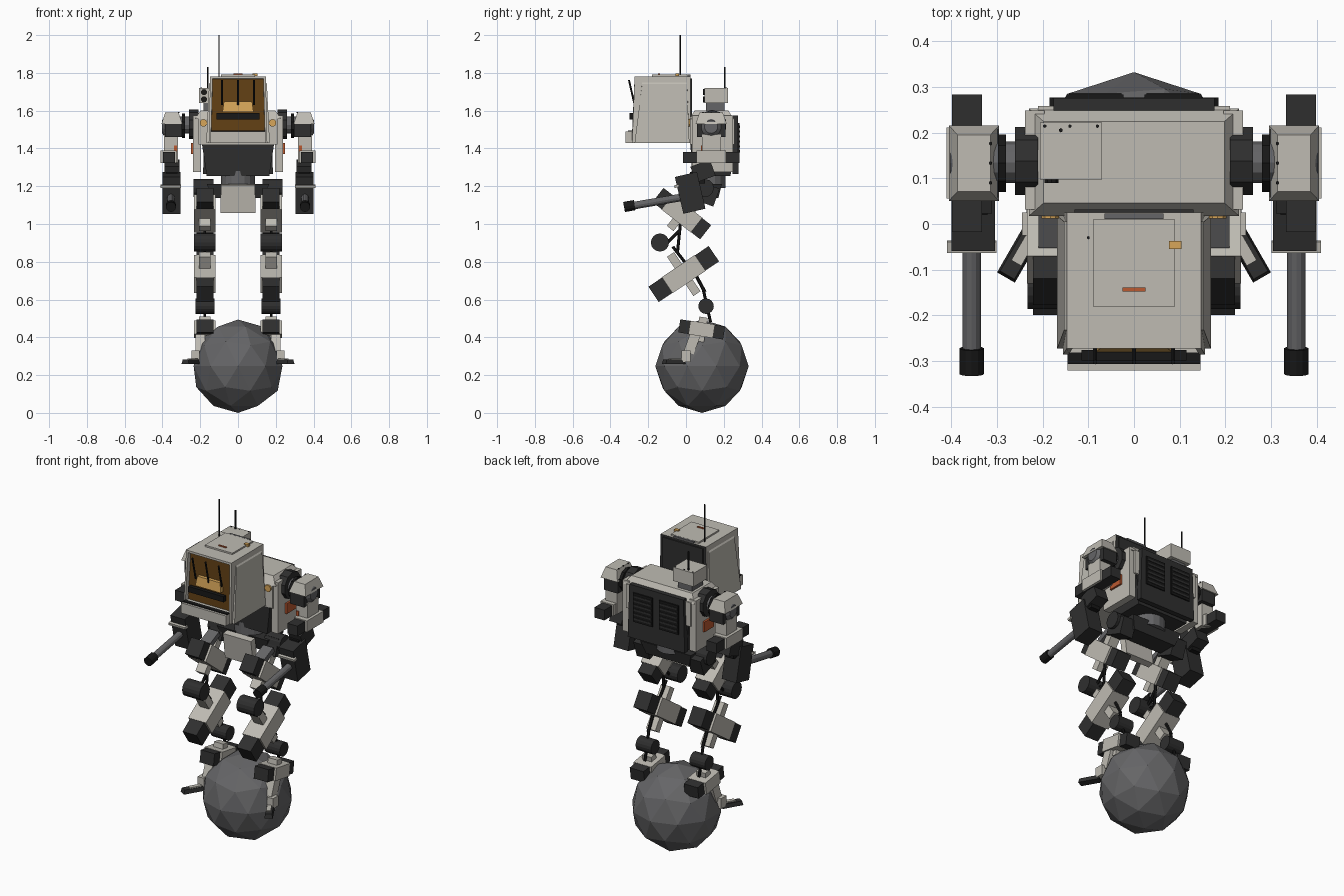
import bpy, bmesh, math
from mathutils import Vector, Matrix

if "Cube" in bpy.data.objects:
    bpy.data.objects.remove(bpy.data.objects["Cube"])


def make_mat(name, rgb):
    m = bpy.data.materials.new(name)
    m.use_nodes = True
    col = (*rgb, 1)
    m.diffuse_color = col
    m.node_tree.nodes["Principled BSDF"].inputs["Base Color"].default_value = col
    return m


SHELL = make_mat("warm_grey_armour", (0.52, 0.50, 0.45))
DARK = make_mat("charcoal_frame", (0.028, 0.028, 0.028))
BLACK = make_mat("black_trim", (0.009, 0.009, 0.009))
STEEL = make_mat("mid_grey_steel", (0.13, 0.13, 0.135))
RED = make_mat("orange_red_marking", (0.5, 0.1, 0.03))
BROWN = make_mat("brown_glass", (0.12, 0.05, 0.007))
AMBER = make_mat("amber_lamp", (0.68, 0.38, 0.1))


def finish(name, bm, mats):
    bmesh.ops.recalc_face_normals(bm, faces=bm.faces)
    me = bpy.data.meshes.new(name)
    bm.to_mesh(me)
    bm.free()
    for m in mats:
        me.materials.append(m)
    ob = bpy.data.objects.new(name, me)
    bpy.context.scene.collection.objects.link(ob)
    return ob


def box(name, loc, size, mat, rx=0, rz=0, top=(1, 1), bottom=(1, 1)):
    """Box whose top and bottom faces may be narrowed; rx, rz in degrees."""
    bm = bmesh.new()
    bmesh.ops.create_cube(bm, size=1)
    for v in bm.verts:
        t = top if v.co.z > 0 else bottom
        v.co = Vector((v.co.x * size[0] * t[0], v.co.y * size[1] * t[1], v.co.z * size[2]))
    ob = finish(name, bm, [mat])
    ob.location = loc
    ob.rotation_euler = (math.radians(rx), 0, math.radians(rz))
    return ob


def rod(name, a, b, r, mat, sides=12, r2=None):
    a, b = Vector(a), Vector(b)
    bm = bmesh.new()
    bmesh.ops.create_cone(bm, cap_ends=True, segments=sides, radius1=r,
                          radius2=r if r2 is None else r2, depth=(b - a).length)
    rot = (b - a).to_track_quat('Z', 'Y').to_matrix().to_4x4()
    bm.transform(Matrix.Translation((a + b) / 2) @ rot)
    return finish(name, bm, [mat])


def rivets(name, points, axis, r=0.004):
    for p in points:
        p, d = Vector(p), Vector(axis)
        rod(name, p - d * 0.003, p + d * 0.003, r, BLACK, 6)


# Faceted ball
bm = bmesh.new()
bmesh.ops.create_icosphere(bm, subdivisions=2, radius=0.247)
ball = finish("ball", bm, [STEEL])
ball.location = (0, 0.085, 0.247)

# Cockpit shell with recessed window
bm = bmesh.new()
bmesh.ops.create_cube(bm, size=1)
for v in bm.verts:
    high = v.co.z > 0
    v.co.x *= 0.294 if high else 0.31
    v.co.y = (0.025 if v.co.y > 0 else (-0.272 if high else -0.285))
    v.co.z = 1.782 if high else 1.43
front = min(bm.faces, key=lambda f: f.calc_center_median().y)
bmesh.ops.inset_region(bm, faces=[front], thickness=0.018, depth=0)
for v in front.verts:
    if v.co.z < 1.6:
        v.co.z = 1.492
bmesh.ops.inset_region(bm, faces=[front], thickness=0.001, depth=-0.025)
for f in bm.faces:
    c = f.calc_center_median()
    if f is front:
        f.material_index = 1
    elif c.y > 0.02:
        f.material_index = 2
finish("cockpit", bm, [SHELL, BROWN, DARK])
box("cockpit_chin", (0, -0.3, 1.46), (0.29, 0.04, 0.06), SHELL)
box("chin_top_strip", (0, -0.294, 1.492), (0.29, 0.025, 0.006), BLACK)
box("cockpit_back_plate", (0, 0.025, 1.6), (0.26, 0.014, 0.34), DARK)
box("cockpit_seat", (0, -0.262, 1.62), (0.165, 0.035, 0.055), AMBER, top=(0.9, 0.6))
box("window_cross_bar", (0, -0.287, 1.57), (0.23, 0.022, 0.033), BLACK)
for x in (-0.085, 0, 0.085):
    rod("window_bar", (x, -0.302, 1.762), (x, -0.272, 1.63), 0.005, BLACK, 6)

# Cockpit flanks
for s in (-1, 1):
    bm = bmesh.new()
    rim = [(-0.272, 1.43), (0.018, 1.43), (0.005, 1.742), (-0.232, 1.742)]
    outer = [bm.verts.new((s * (0.168 if z < 1.5 else 0.153), y, z)) for y, z in rim]
    inner = [bm.verts.new((s * 0.14, y, z + (0.02 if z > 1.5 else 0))) for y, z in rim]
    bm.faces.new(outer)
    for i in range(4):
        j = (i + 1) % 4
        bm.faces.new((outer[i], outer[j], inner[j], inner[i]))
    bm.faces.new(inner)
    finish("cockpit_flank", bm, [SHELL])

# Roof details
box("roof_hatch", (0, -0.085, 1.785), (0.18, 0.19, 0.012), SHELL)
box("roof_stripe", (0, -0.143, 1.793), (0.05, 0.009, 0.006), RED)
box("roof_lamp", (0.09, -0.046, 1.79), (0.027, 0.018, 0.014), AMBER)
box("roof_hinge", (0, 0.017, 1.784), (0.13, 0.012, 0.014), STEEL)
rod("tall_antenna", (-0.1, -0.03, 1.78), (-0.1, -0.03, 2.0), 0.0035, BLACK, 6)

# Torso
box("torso_lower", (0, 0.135, 1.345), (0.385, 0.225, 0.18), DARK, bottom=(0.86, 0.9))
box("torso_upper", (0, 0.14, 1.49), (0.42, 0.235, 0.14), SHELL)
box("torso_top", (0, 0.135, 1.578), (0.46, 0.235, 0.045), SHELL, top=(0.86, 0.76))
box("torso_back", (0, 0.262, 1.42), (0.37, 0.03, 0.31), DARK, rx=0, top=(0.95, 0.9))
for s in (-1, 1):
    box("torso_side_panel", (s * 0.217, 0.14, 1.425), (0.056, 0.24, 0.3), SHELL,
        top=(0.75, 0.9), bottom=(0.75, 0.9))
    box("side_marking", (s * 0.243, 0.14, 1.4), (0.012, 0.085, 0.06), RED)
    rod("chest_lamp", (s * 0.183, 0.03, 1.535), (s * 0.183, 0.012, 1.535), 0.02, AMBER, 10)
    box("back_vent", (s * 0.085, 0.277, 1.45), (0.125, 0.012, 0.17), BLACK)
    for i in range(6):
        box("vent_slat", (s * 0.085, 0.283, 1.385 + i * 0.026), (0.115, 0.006, 0.011), DARK)
rod("waist", (0, 0.12, 1.19), (0, 0.12, 1.28), 0.09, STEEL, 16)
box("pelvis", (0, 0.115, 1.175), (0.33, 0.15, 0.075), DARK, bottom=(0.85, 0.75))
box("pelvis_front_plate", (0, 0.02, 1.135), (0.185, 0.04, 0.15), SHELL, rx=8, top=(0.98, 1))
rivets("pelvis_rivet", [(x, 0.006, 1.192) for x in (-0.07, -0.035, 0, 0.035, 0.07)], (0, 1, 0))

# Sensor box behind the cockpit
box("sensor_post", (-0.138, 0.155, 1.62), (0.09, 0.1, 0.06), STEEL)
box("sensor_box", (-0.138, 0.16, 1.68), (0.135, 0.125, 0.08), SHELL)
for z in (1.66, 1.698):
    rod("sensor_lens", (-0.18, 0.1, z), (-0.18, 0.09, z), 0.016, BLACK, 10)
rivets("sensor_rivet", [(x, 0.214, 1.72) for x in (-0.195, -0.14, -0.08)], (0, 0, 1))
rod("short_antenna", (-0.16, 0.205, 1.71), (-0.16, 0.205, 1.83), 0.0045, BLACK, 6)


def segment(name, x, y, z, angle, length, thick, stub, shell=0.55):
    """Cross block of a limb: dark core, armour sleeve and a thin crossing strut."""
    box(name + "_core", (x, y, z), (0.09, length, thick), DARK, rx=angle)
    box(name + "_sleeve", (x, y, z), (0.115, length * shell, thick * 1.04), SHELL, rx=angle)
    if stub:
        box(name + "_strut", (x, y, z), (0.06, 0.045, stub), SHELL, rx=angle)
    a = math.radians(angle)
    n = Vector((0, -math.sin(a), math.cos(a))) * (thick * 0.52)
    box(name + "_marking", Vector((x, y, z)) + n, (0.022, 0.04, 0.008), RED, rx=angle)


for s in (-1, 1):
    # Shoulder
    rod("shoulder_ring", (s * 0.21, 0.138, 1.527), (s * 0.26, 0.138, 1.527), 0.078, DARK, 10)
    rod("shoulder_axle", (s * 0.25, 0.135, 1.525), (s * 0.32, 0.135, 1.525), 0.045, STEEL)
    rod("shoulder_hub", (s * 0.28, 0.133, 1.52), (s * 0.297, 0.133, 1.52), 0.066, BLACK, 10)
    box("shoulder_block", (s * 0.342, 0.133, 1.5), (0.09, 0.15, 0.08), DARK)
    box("shoulder_pad", (s * 0.35, 0.133, 1.56), (0.11, 0.165, 0.06), SHELL, top=(0.65, 0.75))
    rod("shoulder_cap", (s * 0.38, 0.133, 1.515), (s * 0.402, 0.133, 1.515), 0.062, STEEL, 14, 0.035)
    rivets("pad_rivet", [(s * 0.314, y, 1.59) for y in (0.09, 0.133, 0.176)], (0, 0, 1))

    # Arm
    box("upper_arm", (s * 0.355, 0.135, 1.4), (0.075, 0.1, 0.15), SHELL)
    box("upper_arm_marking", (s * 0.33, 0.084, 1.4), (0.016, 0.008, 0.03), RED)
    box("elbow_bar", (s * 0.365, 0.133, 1.352), (0.065, 0.3, 0.06), DARK)
    box("elbow_sleeve", (s * 0.367, 0.133, 1.355), (0.085, 0.155, 0.066), SHELL)
    box("elbow_joint", (s * 0.35, 0.09, 1.28), (0.08, 0.11, 0.09), DARK, rx=20)
    box("forearm_strut", (s * 0.35, 0.06, 1.245), (0.06, 0.08, 0.06), BLACK)

    # Gun
    box("gun_body", (s * 0.352, 0.022, 1.165), (0.095, 0.12, 0.2), DARK, rx=13)
    box("gun_front_plate", (s * 0.355, -0.05, 1.2), (0.108, 0.025, 0.014), SHELL, rx=13)
    rod("gun_barrel", (s * 0.355, 0, 1.145), (s * 0.355, -0.29, 1.095), 0.02, STEEL)
    rod("gun_muzzle", (s * 0.355, -0.272, 1.1), (s * 0.355, -0.328, 1.09), 0.027, BLACK)

    # Hip and thigh
    x = s * 0.176
    rod("hip_joint", (s * 0.13, 0.1, 1.19), (s * 0.235, 0.1, 1.19), 0.048, DARK)
    box("hip_block", (x, 0.105, 1.16), (0.085, 0.12, 0.1), DARK, rx=-20)
    box("hip_plate", (x, -0.005, 1.155), (0.065, 0.09, 0.03), STEEL, rx=25)
    segment("thigh", x, -0.022, 1.055, -38, 0.32, 0.095, 0.2, 0.62)
    rod("thigh_rod", (x, -0.03, 1.0), (x, -0.045, 0.85), 0.008, BLACK, 6)
    rod("knee_link", (x, -0.1, 0.9), (x, -0.03, 0.97), 0.008, BLACK, 6)
    rod("knee", (s * 0.12, -0.138, 0.902), (s * 0.233, -0.138, 0.902), 0.048, DARK, 16)

    # Shin and ankle
    segment("shin", x, -0.012, 0.735, 34, 0.385, 0.098, 0.25)
    rod("knee_rod", (x, -0.07, 0.88), (x, 0.0, 0.79), 0.008, BLACK, 6)
    rod("shin_rod", (x, 0.03, 0.77), (x, 0.1, 0.64), 0.009, BLACK, 6)
    rod("ankle", (s * 0.125, 0.106, 0.565), (s * 0.225, 0.106, 0.565), 0.041, DARK, 16)
    rod("ankle_rod", (x, 0.09, 0.66), (x, 0.13, 0.48), 0.008, BLACK, 6)
    segment("ankle_block", x, 0.083, 0.442, -9, 0.24, 0.07, 0.13)

    # Foot gripping the ball
    box("foot_strut", (s * 0.2, 0.035, 0.375), (0.05, 0.055, 0.12), SHELL, rx=-20)
    box("foot_heel", (s * 0.225, -0.0, 0.3), (0.04, 0.05, 0.06), SHELL)
    box("foot_toe", (s * 0.25, -0.065, 0.27), (0.045, 0.12, 0.024), DARK, rz=s * 30, top=(0.8, 0.9))
    box("foot_toe_plate", (s * 0.24, -0.055, 0.284), (0.025, 0.07, 0.009), SHELL, rz=s * 30)
